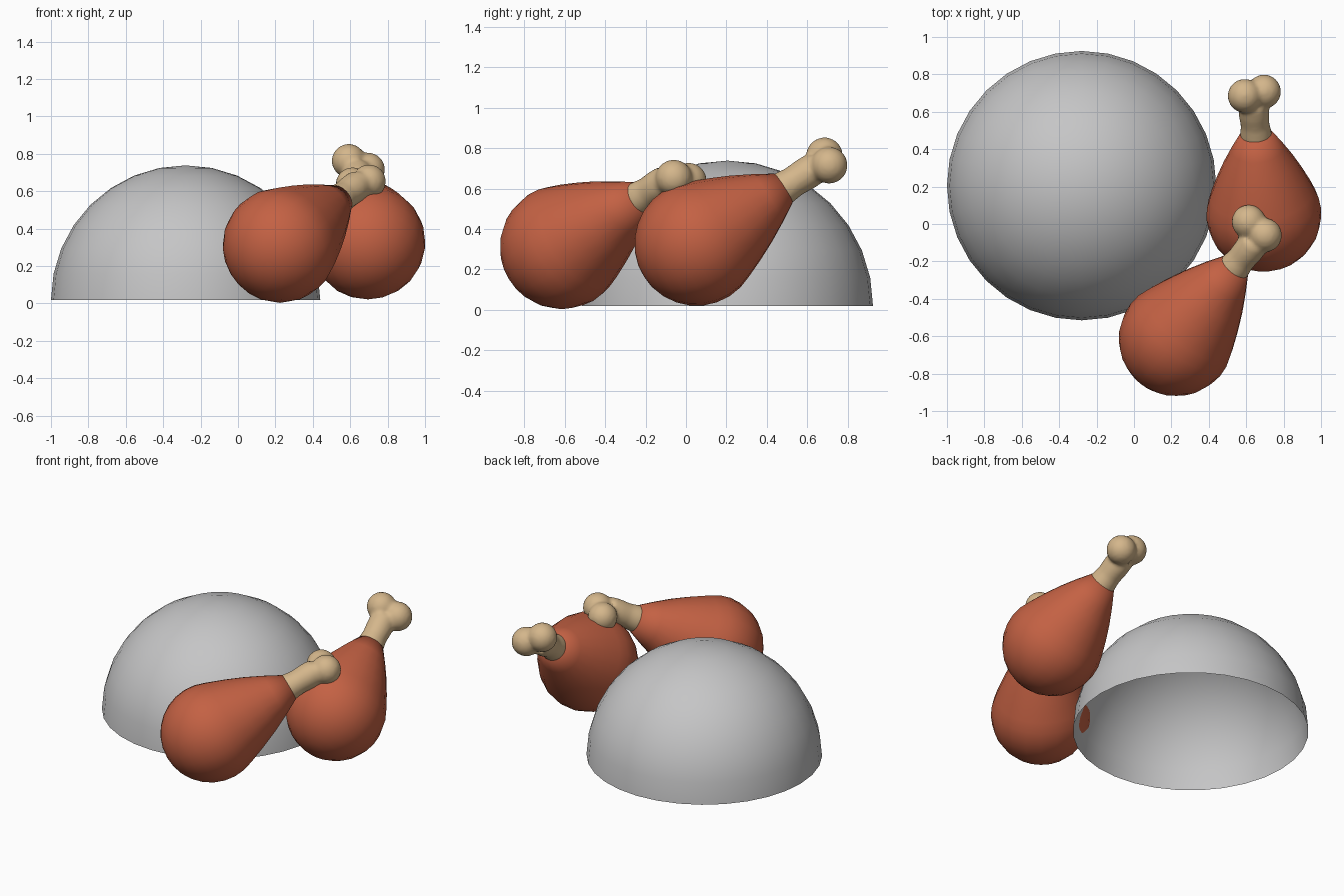
import bpy, bmesh, math
from mathutils import Vector, Matrix

if "Cube" in bpy.data.objects:
    bpy.data.objects.remove(bpy.data.objects["Cube"])


def material(name, rgb):
    m = bpy.data.materials.new(name)
    m.diffuse_color = (*rgb, 1)
    m.use_nodes = True
    m.node_tree.nodes["Principled BSDF"].inputs["Base Color"].default_value = m.diffuse_color
    return m


MEAT = material("roasted red brown", (0.55, 0.12, 0.057))
BONE = material("bone tan", (0.66, 0.47, 0.26))
GREY = material("metal grey", (0.56, 0.56, 0.565))


def finish(bm, name, mat):
    for f in bm.faces:
        f.smooth = True
    me = bpy.data.meshes.new(name)
    bm.to_mesh(me)
    bm.free()
    me.materials.append(mat)
    ob = bpy.data.objects.new(name, me)
    bpy.context.collection.objects.link(ob)
    return ob


def lathe(bm, profile, steps):
    """Spin a list of (radius, height) around z; return new vertices."""
    old = set(bm.verts)
    vs = [bm.verts.new((r, 0, h)) for r, h in profile]
    es = [bm.edges.new(p) for p in zip(vs, vs[1:])]
    bmesh.ops.spin(bm, geom=vs + es, cent=(0, 0, 0), axis=(0, 0, 1),
                   angle=math.tau, steps=steps, use_duplicate=False)
    bmesh.ops.remove_doubles(bm, verts=bm.verts[:], dist=1e-4)
    bmesh.ops.recalc_face_normals(bm, faces=bm.faces[:])
    return [v for v in bm.verts if v not in old]


def drumstick(label, ball, mouth, knobs, R=0.308, r=0.085):
    ball, mouth = Vector(ball), Vector(mouth)
    axis = mouth - ball
    L = axis.length
    frame = Matrix.Translation(ball) @ axis.to_track_quat('Z', 'Y').to_matrix().to_4x4()

    # meat: round end, then a straight taper to the bone
    slope = math.asin((R - r) / L)
    n = 9
    prof = []
    for i in range(n + 1):
        a = -math.pi / 2 + (math.pi / 2 + slope) * i / n
        prof.append((R * math.cos(a), R * math.sin(a)))
    r0, t0 = prof[-1]
    for k in (0.25, 0.5, 0.75, 1):
        prof.append((r0 + (r - r0) * k + 0.012 * math.sin(math.pi * k), t0 + (L - t0) * k))
    prof.append((r * 0.7, L))
    bm = bmesh.new()
    lathe(bm, prof, 20)
    bm.transform(frame)
    finish(bm, label + "_meat", MEAT)

    # bone: waisted shaft blended into two knuckles
    bm = bmesh.new()
    lathe(bm, [(0, L - 0.05), (0.085, L - 0.05), (0.085, L), (0.077, L + 0.06),
               (0.082, L + 0.13), (0.08, L + 0.19), (0, L + 0.19)], 24)
    bm.transform(frame)
    for k in knobs:
        bmesh.ops.create_icosphere(bm, subdivisions=3, radius=0.092,
                                   matrix=Matrix.Translation(k))
    ob = finish(bm, label + "_bone", BONE)
    rm = ob.modifiers.new("blend", 'REMESH')
    rm.mode = 'VOXEL'
    rm.voxel_size = 0.012
    rm.use_smooth_shade = True
    sm = ob.modifiers.new("soften", 'SMOOTH')
    sm.factor = 0.5
    sm.iterations = 8


# open half-sphere cover
bm = bmesh.new()
dome = [(0.72 * math.cos(i * math.pi / 16), 0.72 * math.sin(i * math.pi / 16)) for i in range(9)]
lathe(bm, dome, 32)
bm.transform(Matrix.Translation((-0.28, 0.205, 0.018)))
finish(bm, "dome_cover", GREY)

drumstick("front_drumstick", (0.226, -0.613, 0.311), (0.54, -0.228, 0.555),
          [(0.613, 0.012, 0.637), (0.70, -0.06, 0.652)])
drumstick("back_drumstick", (0.694, 0.052, 0.328), (0.652, 0.482, 0.602),
          [(0.592, 0.685, 0.762), (0.695, 0.708, 0.715)])
